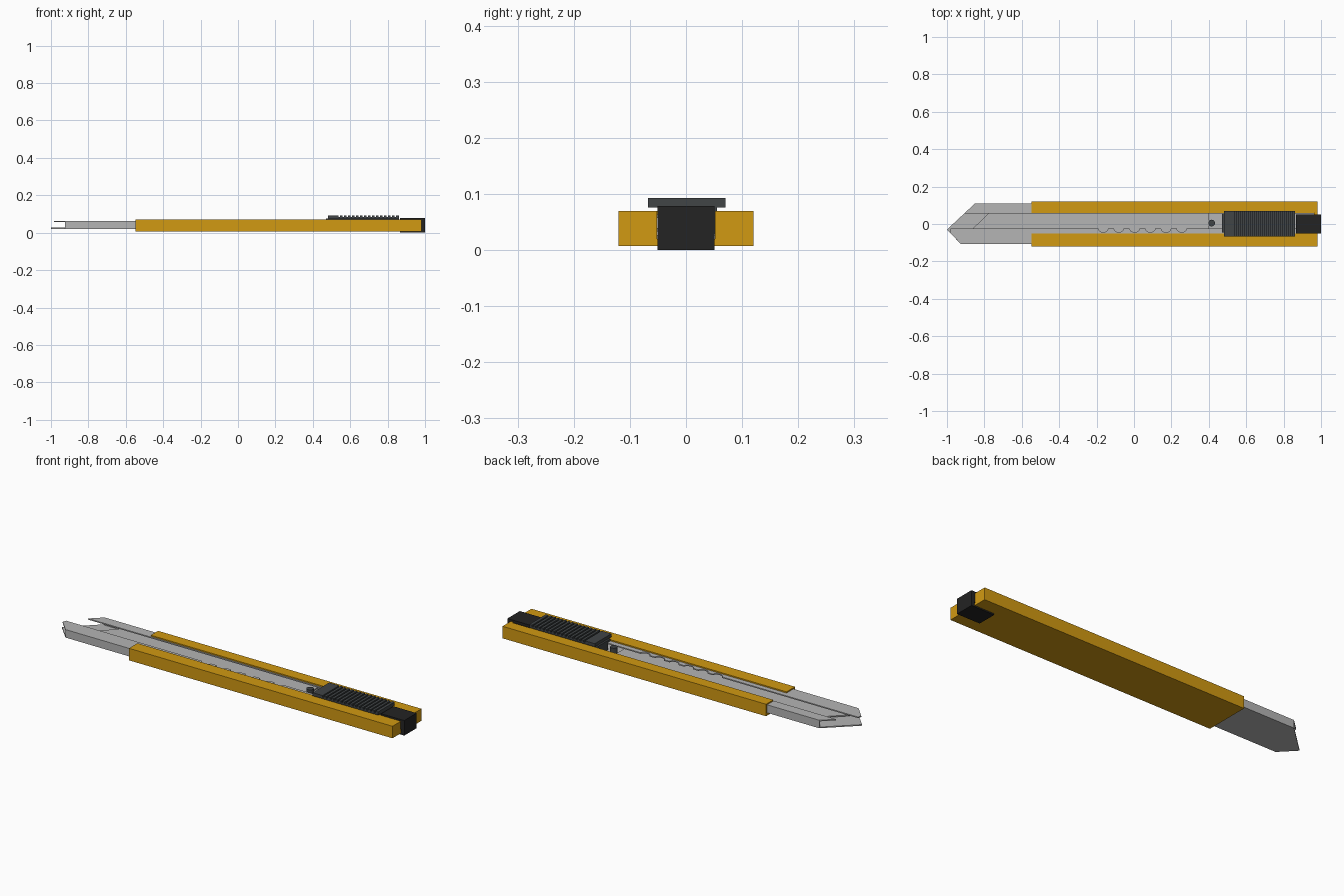
import bpy, bmesh, math
from mathutils import Vector

if "Cube" in bpy.data.objects:
    bpy.data.objects.remove(bpy.data.objects["Cube"])


def material(name, rgb):
    m = bpy.data.materials.new(name)
    m.diffuse_color = (*rgb, 1)
    m.use_nodes = True
    m.node_tree.nodes["Principled BSDF"].inputs["Base Color"].default_value = m.diffuse_color
    return m


YELLOW = material("yellow plastic", (0.64, 0.32, 0.006))
STEEL = material("grey steel", (0.46, 0.46, 0.46))
PAD = material("dark grey grip", (0.052, 0.058, 0.062))
BLACK = material("black plastic", (0.017, 0.017, 0.017))


def prism(bm, pts, axis, lo, hi):
    """Extrude a 2D outline along an axis: z uses (x,y), y uses (x,z), x uses (y,z)."""
    def place(p, h):
        return {"z": (p[0], p[1], h), "y": (p[0], h, p[1]), "x": (h, p[0], p[1])}[axis]
    start = [bm.verts.new(place(p, lo)) for p in pts]
    face = bm.faces.new(start)
    new = bmesh.ops.extrude_face_region(bm, geom=[face])["geom"]
    verts = [v for v in new if isinstance(v, bmesh.types.BMVert)]
    bmesh.ops.translate(bm, verts=verts, vec=Vector(place((0, 0), hi - lo)))


def box(bm, x0, x1, y0, y1, z0, z1):
    prism(bm, [(x0, y0), (x1, y0), (x1, y1), (x0, y1)], "z", z0, z1)


def finish(bm, name, mat):
    bmesh.ops.recalc_face_normals(bm, faces=bm.faces)
    me = bpy.data.meshes.new(name)
    bm.to_mesh(me)
    bm.free()
    me.materials.append(mat)
    ob = bpy.data.objects.new(name, me)
    bpy.context.collection.objects.link(ob)
    return ob


# Yellow handle: C-shaped sleeve with closed rear corners
bm = bmesh.new()
prism(bm, [(-.12, .007), (.12, .007), (.12, .07), (.06, .07), (.06, .0635), (.111, .0635),
           (.111, .0195), (-.111, .0195), (-.111, .0635), (-.05, .0635), (-.05, .07), (-.12, .07)],
      "x", -.548, .965)
prism(bm, [(-.12, .007), (.12, .007), (.12, .07), (.052, .07), (.052, .0195),
           (-.052, .0195), (-.052, .07), (-.12, .07)], "x", .965, .98)
finish(bm, "handle", YELLOW)

# Steel blade guide: floor, side walls and two top lips, pointed at the front
bm = bmesh.new()
END = .962
prism(bm, [(-1, -.03), (-.925, -.108), (END, -.108), (END, .11), (-.85, .11)], "z", .021, .027)
box(bm, -.925, END, -.108, -.1, .021, .063)
box(bm, -.85, END, .102, .11, .021, .063)
prism(bm, [(-.909, .055), (END, .055), (END, .11), (-.85, .11)], "z", .057, .063)
finish(bm, "blade_guide", STEEL)

# Lower lip with a row of scalloped lock notches
edge = [(-.98, -.025)]
for i in range(6):
    cx = -.165 + i * .084
    edge += [(cx - .026 * math.cos(math.pi * k / 8),
              -.025 - .019 * math.sin(math.pi * k / 8)) for k in range(9)]
bm = bmesh.new()
prism(bm, edge + [(END, -.025), (END, -.108), (-.925, -.108), (-.985, -.045)], "z", .057, .063)
finish(bm, "notched_lip", STEEL)

# Blade lying in the guide
bm = bmesh.new()
prism(bm, [(-.925, -.085), (.4, -.085), (.4, .09), (-.743, .09)], "z", .033, .039)
finish(bm, "blade", STEEL)

# Slider carriage running in the slot
bm = bmesh.new()
box(bm, .47, .86, -.025, .055, .028, .066)
box(bm, .47, .86, -.045, .055, .066, .077)
finish(bm, "slider_carriage", PAD)

# Ribbed thumb pad
top = [(.48, .093), (.538, .093)]
for i in range(15):
    x = .538 + i * .0213
    top += [(x, .084), (x + .008, .084), (x + .008, .093), (x + .0213, .093)]
bm = bmesh.new()
prism(bm, top + [(.86, .093), (.86, .076), (.48, .076)], "y", -.068, .07)
finish(bm, "thumb_pad", PAD)

# Lock pin ahead of the slider
bm = bmesh.new()
prism(bm, [(.415 + .018 * math.cos(math.tau * k / 16), .005 + .018 * math.sin(math.tau * k / 16))
           for k in range(16)], "z", .038, .07)
finish(bm, "lock_pin", PAD)

# Clip-on end cap: wraps over the top, rear and underside
bm = bmesh.new()
prism(bm, [(.866, 0), (1, 0), (1, .079), (.866, .079), (.866, .064), (.964, .064),
           (.964, .028), (.981, .028), (.981, .0065), (.866, .0065)], "y", -.051, .051)
finish(bm, "end_cap", BLACK)
